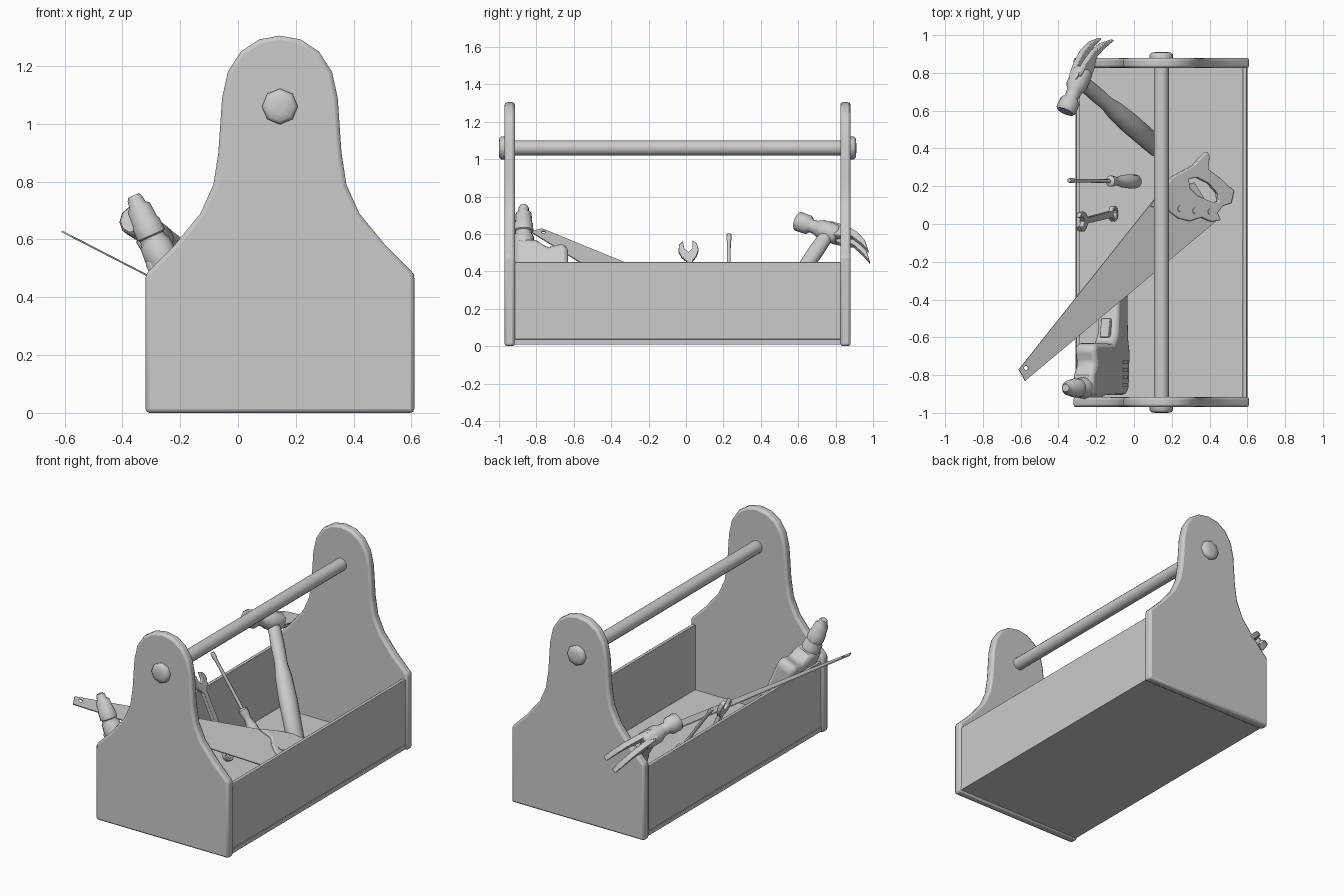
import bpy, bmesh, math
from mathutils import Matrix, Vector

if "Cube" in bpy.data.objects:
    bpy.data.objects.remove(bpy.data.objects["Cube"])


def frame(origin, x, y, z):
    m = Matrix.Identity(4)
    for i, c in enumerate((x, y, z, origin)):
        for r in range(3):
            m[r][i] = c[r]
    return m


def finish(name, bm, matrix, bevel=0, angle=35):
    bm.transform(matrix)
    bmesh.ops.recalc_face_normals(bm, faces=bm.faces)
    me = bpy.data.meshes.new(name)
    bm.to_mesh(me)
    bm.free()
    ob = bpy.data.objects.new(name, me)
    bpy.context.collection.objects.link(ob)
    bpy.ops.object.select_all(action='DESELECT')
    ob.select_set(True)
    bpy.context.view_layer.objects.active = ob
    bpy.ops.object.shade_smooth_by_angle(angle=math.radians(angle))
    if bevel:
        b = ob.modifiers.new("bevel", 'BEVEL')
        b.width, b.segments, b.limit_method = bevel, 2, 'ANGLE'
        b.angle_limit = math.radians(40)
    return ob


def plate(name, loops, depth, matrix, bevel=0):
    """Outline (plus hole loops) in local XY, thickened about local Z."""
    bm = bmesh.new()
    for pts in loops:
        vs = [bm.verts.new((p[0], p[1], -depth / 2)) for p in pts]
        for i in range(len(vs)):
            bm.edges.new((vs[i - 1], vs[i]))
    if len(loops) == 1:
        bm.faces.new(vs)
    else:
        bmesh.ops.triangle_fill(bm, edges=bm.edges[:], use_beauty=True)
    res = bmesh.ops.extrude_face_region(bm, geom=bm.faces[:], use_keep_orig=True)
    new = [g for g in res['geom'] if isinstance(g, bmesh.types.BMVert)]
    bmesh.ops.translate(bm, verts=new, vec=(0, 0, depth))
    return finish(name, bm, matrix, bevel)


def lathe(name, profile, segs, matrix, squash=1):
    """(distance, radius) pairs revolved about local Z, capped."""
    bm = bmesh.new()
    rings = [[bm.verts.new((r * math.cos(2 * math.pi * i / segs),
                            squash * r * math.sin(2 * math.pi * i / segs), t))
              for i in range(segs)] for t, r in profile]
    for a, b in zip(rings, rings[1:]):
        for i in range(segs):
            bm.faces.new((a[i - 1], a[i], b[i], b[i - 1]))
    bm.faces.new(rings[0])
    bm.faces.new(rings[-1])
    return finish(name, bm, matrix, 0, 50)


def box(name, lo, hi, bevel=0):
    rect = [(lo[0], lo[1]), (hi[0], lo[1]), (hi[0], hi[1]), (lo[0], hi[1])]
    m = Matrix.Translation((0, 0, (lo[2] + hi[2]) / 2))
    return plate(name, [rect], hi[2] - lo[2], m, bevel)


def circle(cx, cy, r, n=10):
    return [(cx + r * math.cos(2 * math.pi * i / n), cy + r * math.sin(2 * math.pi * i / n))
            for i in range(n)]


def axis_frame(start, end, side):
    z = (Vector(end) - Vector(start)).normalized()
    x = Vector(side)
    x = (x - x.dot(z) * z).normalized()
    return frame(start, x, z.cross(x), z)


CX = 0.145
X, Y, Z = Vector((1, 0, 0)), Vector((0, 1, 0)), Vector((0, 0, 1))

# end panels
half = [(.465, 0), (.465, .48), (.365, .58), (.275, .69), (.23, .79), (.213, .90),
        (.2, 1.09), (.18, 1.18), (.135, 1.25), (.072, 1.292)]
outline = half + [(0, 1.305)] + [(-x, z) for x, z in reversed(half)]
for name, y in (("front_panel", -.9425), ("back_panel", .8525)):
    plate(name, [outline], .055, frame((CX, y, 0), X, Z, -Y), .014)

# floor and side boards
box("floor_board", (CX - .455, -.92, .01), (CX + .455, .83, .037))
for name, s in (("left_board", -1), ("right_board", 1)):
    xs = sorted((CX + s * .43, CX + s * .452))
    box(name, (xs[0], -.92, .037), (xs[1], .83, .45), .003)

# carrying bar and end knobs
lathe("carrying_bar", [(-.95, .04), (.86, .04)], 12, frame((CX, 0, 1.06), X, -Z, Y))
for name, y, s in (("front_knob", -.965, -1), ("back_knob", .875, 1)):
    lathe(name, [(0, .062), (.022, .062), (.033, .05), (.036, .02)], 8,
          frame((CX, y, 1.06), X, Z * -s, Y * s))

# hammer: handle, head, claws
grip, head = (.13, .40, .08), Vector((-.29, .765, .61))
hm = axis_frame(grip, head, (.40, .85, -.34))
lathe("hammer_handle", [(0, .04), (.015, .055), (.28, .058), (.42, .052), (.5, .04),
                        (.62, .043), (.82, .036)], 12, hm, .85)
hx, hy, hz = (hm.col[i].to_3d() for i in range(3))
lathe("hammer_head", [(-.06, .045), (-.045, .056), (.04, .056), (.075, .04), (.11, .036),
                      (.13, .054), (.185, .055), (.195, .047)], 10, frame(head, hy, hz, -hx))
claw = [(0, .048), (.08, .046), (.16, .03), (.23, -.01), (.285, -.07),
        (.22, -.035), (.15, -.008), (.08, -.03), (0, -.042)]
for name, s in (("claw_left", 1), ("claw_right", -1)):
    d = (hx + hy * s * .08).normalized()
    plate(name, [claw], .034, frame(head + hy * s * .022, d, hz, -hy), .004)

# screwdriver
sm = axis_frame((.02, .225, .09), (-.345, .23, .60), (0, 1, 0))
lathe("screwdriver_handle", [(0, .025), (.015, .036), (.07, .038), (.15, .032), (.19, .02),
                             (.22, .028), (.25, .03), (.26, .014)], 10, sm)
lathe("screwdriver_shaft", [(.25, .01), (.58, .01), (.59, .014), (.625, .012)], 8, sm)

# wrench
L = Vector((-.18, -.045, .465)).normalized()
side = (Y - Y.dot(L) * L).normalized()
jaw = [(.40, -.016), (.425, -.04), (.46, -.054), (.495, -.048), (.515, -.026), (.47, -.022)]
ring = [(.042 * math.cos(math.radians(a)), .042 * math.sin(math.radians(a)))
        for a in range(25, 336, 31)]
body = ring + jaw + [(.45, 0)] + [(u, -v) for u, v in reversed(jaw)]
plate("wrench", [body, circle(0, 0, .024)], .026,
      frame((-.11, .055, .082), L, side, L.cross(side)), .003)

# saw, outlined in plan and sloped down into the box
sx = Vector((1, 0, -.515))
up = sx.cross(Y).normalized()
saw = frame((0, 0, .314), sx, Y, up)
blade = [(-.61, -.77), (-.577, -.83), (.44, .02), (.32, .22), (.13, .16)]
plate("saw_blade", [blade, circle(-.572, -.762, .012, 8)], .006, saw)
handle = [(.085, .09), (.15, .19), (.20, .25), (.31, .31), (.345, .35), (.38, .385), (.395, .36),
          (.388, .29), (.455, .24), (.525, .175), (.51, .11), (.465, .095), (.437, .06),
          (.455, .02), (.40, .012), (.35, .035), (.29, .015), (.23, .03), (.19, .06), (.16, .10)]
hole = [(.285, .24), (.33, .245), (.39, .215), (.435, .165), (.442, .12), (.41, .115), (.33, .15),
        (.29, .19)]
plate("saw_handle", [handle, hole], .036, saw, .006)
for i, (x, y) in enumerate([(.24, .08), (.32, .07), (.40, .065)]):
    plate(f"saw_bolt_{i + 1}", [circle(x, y, .018)], .046, saw)

# drill: chuck and body along a leaning axis, grip pointing back
D = Vector((.41, 0, -.91)).normalized()
W = D.cross(Y)
tip = Vector((-.362, 0, .752))
lathe("drill_chuck", [(0, .02), (.012, .027), (.035, .03), (.045, .042), (.10, .046), (.105, .05),
                      (.15, .052), (.155, .045), (.17, .045), (.18, .054), (.24, .058),
                      (.40, .06)], 12, frame(tip - Y * .868, Y, W, D))
shell = [(.22, -.908), (.66, -.905), (.70, -.87), (.71, -.68), (.69, -.60), (.68, -.34),
         (.55, -.335), (.53, -.58), (.49, -.63), (.27, -.63), (.24, -.66), (.265, -.74),
         (.22, -.80)]
plate("drill_body", [shell], .12, frame(tip, D, Y, W), .022)
plate("drill_trigger", [[(.49, -.60), (.54, -.60), (.54, -.50), (.51, -.50)]], .05,
      frame(tip, D, Y, W), .006)
for i in range(4):
    y = -.86 + .04 * i
    plate(f"drill_vent_{i + 1}", [[(.60, y), (.66, y), (.66, y + .018), (.60, y + .018)]], .128,
          frame(tip, D, Y, W))
